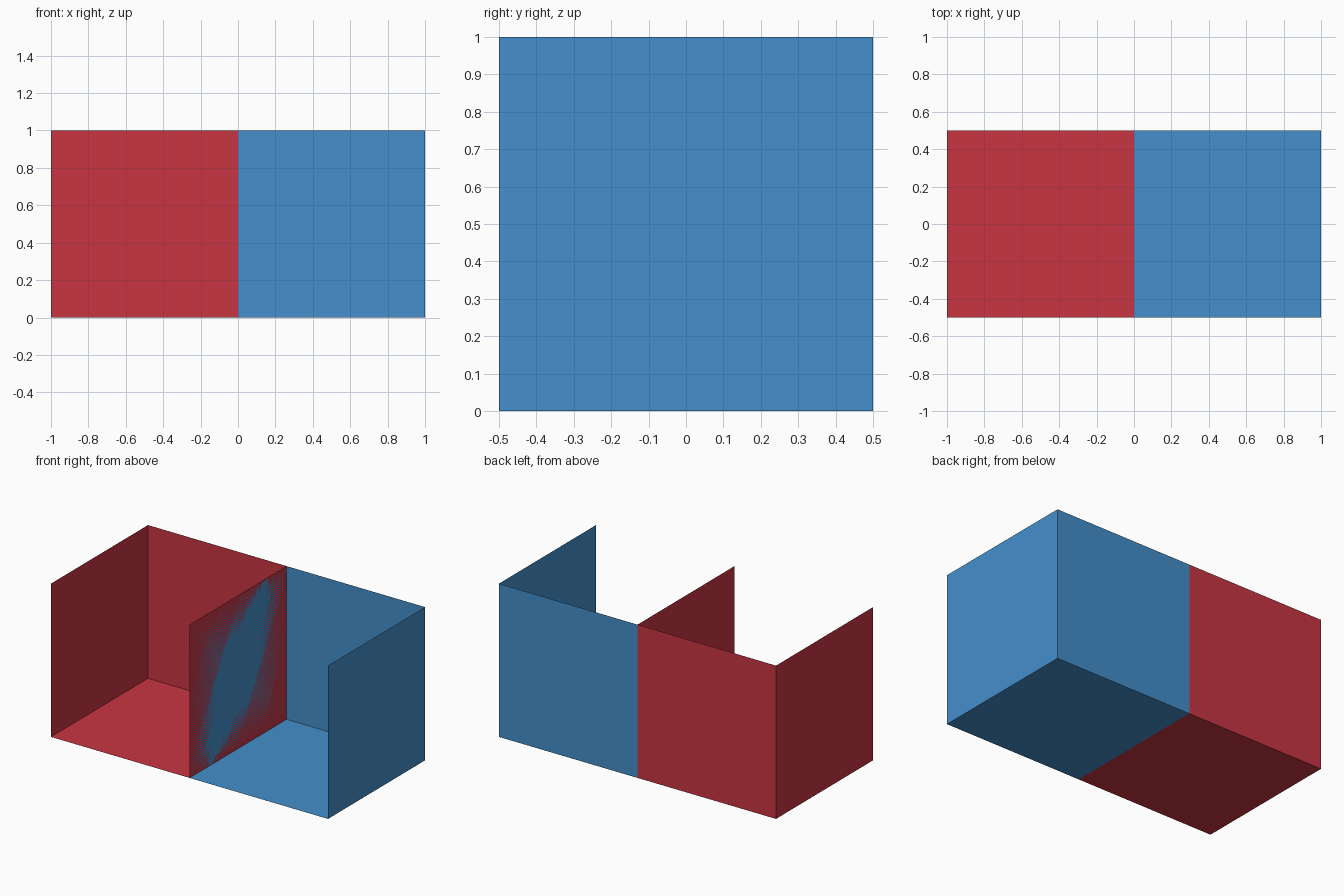
import bpy, bmesh
from mathutils import Matrix

if "Cube" in bpy.data.objects:
    bpy.data.objects.remove(bpy.data.objects["Cube"])


def open_box(name, x, colour):
    """Unit box of single-sided panels: floor, back and two sides; open front and top."""
    bm = bmesh.new()
    bmesh.ops.create_cube(bm, size=1.0, matrix=Matrix.Translation((x, 0, 0.5)))
    bm.normal_update()
    openings = [f for f in bm.faces if f.normal.z > 0.9 or f.normal.y < -0.9]
    bmesh.ops.delete(bm, geom=openings, context='FACES')
    mesh = bpy.data.meshes.new(name)
    bm.to_mesh(mesh)
    bm.free()
    mat = bpy.data.materials.new(name + "_paint")
    mat.diffuse_color = (*colour, 1.0)
    mat.use_nodes = True
    mat.node_tree.nodes["Principled BSDF"].inputs["Base Color"].default_value = mat.diffuse_color
    mesh.materials.append(mat)
    obj = bpy.data.objects.new(name, mesh)
    bpy.context.collection.objects.link(obj)
    return obj


# Two identical compartments sharing the plane x = 0
open_box("left_compartment", -0.5, (0.58, 0.036, 0.055))
open_box("right_compartment", 0.5, (0.058, 0.275, 0.6))
